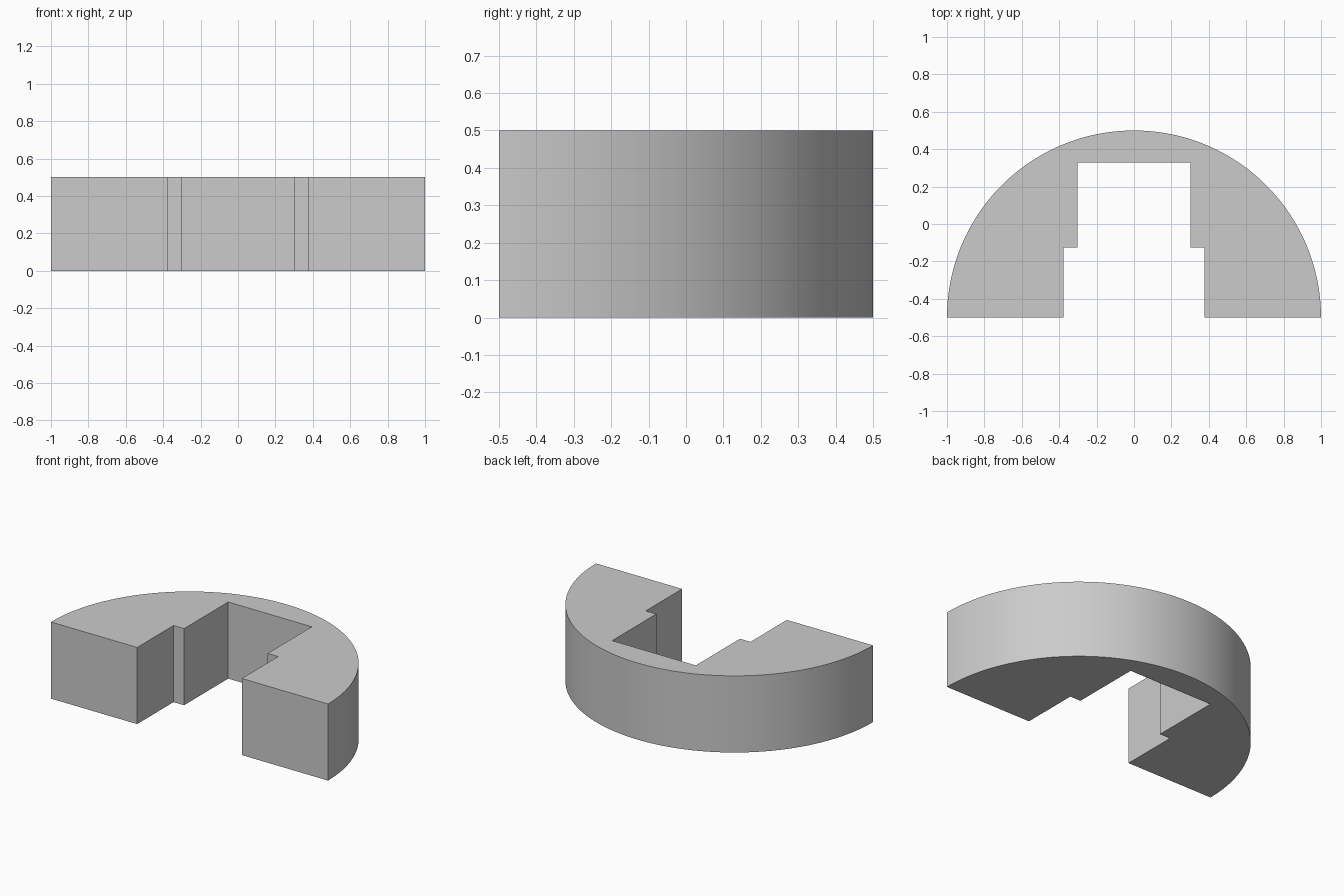
import bpy, bmesh
from math import cos, sin, pi, radians

HEIGHT = 0.5
RADIUS = 1.0
BASE_Y = -0.5
SEGMENTS = 96

if "Cube" in bpy.data.objects:
    bpy.data.objects.remove(bpy.data.objects["Cube"], do_unlink=True)


def make_material(name, colour):
    mat = bpy.data.materials.new(name)
    mat.use_nodes = True
    mat.diffuse_color = colour
    mat.node_tree.nodes["Principled BSDF"].inputs["Base Color"].default_value = colour
    return mat


def extrude_profile(name, points, height, mat):
    bm = bmesh.new()
    base = bm.faces.new([bm.verts.new((x, y, 0)) for x, y in points])
    extruded = bmesh.ops.extrude_face_region(bm, geom=[base])["geom"]
    verts = [v for v in extruded if isinstance(v, bmesh.types.BMVert)]
    bmesh.ops.translate(bm, verts=verts, vec=(0, 0, height))
    bmesh.ops.recalc_face_normals(bm, faces=bm.faces)
    mesh = bpy.data.meshes.new(name)
    bm.to_mesh(mesh)
    bm.free()
    mesh.materials.append(mat)
    obj = bpy.data.objects.new(name, mesh)
    bpy.context.collection.objects.link(obj)
    return obj


# Outer half circle, from the left end round the back to the right end
arc = [(RADIUS * cos(pi * i / SEGMENTS), BASE_Y + RADIUS * sin(pi * i / SEGMENTS))
       for i in range(SEGMENTS + 1)]

# Stepped slot, wider at the open front, mirrored across x
slot = [(0.378, BASE_Y), (0.378, -0.125), (0.302, -0.125), (0.302, 0.33)]
outline = arc + [(-x, y) for x, y in slot] + slot[::-1]

grey = make_material("plain grey", (0.6, 0.6, 0.6, 1))
block = extrude_profile("slotted_half_disc", outline, HEIGHT, grey)

# Smooth curved wall with crisp edges
bpy.ops.object.select_all(action="DESELECT")
block.select_set(True)
bpy.context.view_layer.objects.active = block
bpy.ops.object.shade_smooth_by_angle(angle=radians(30))
